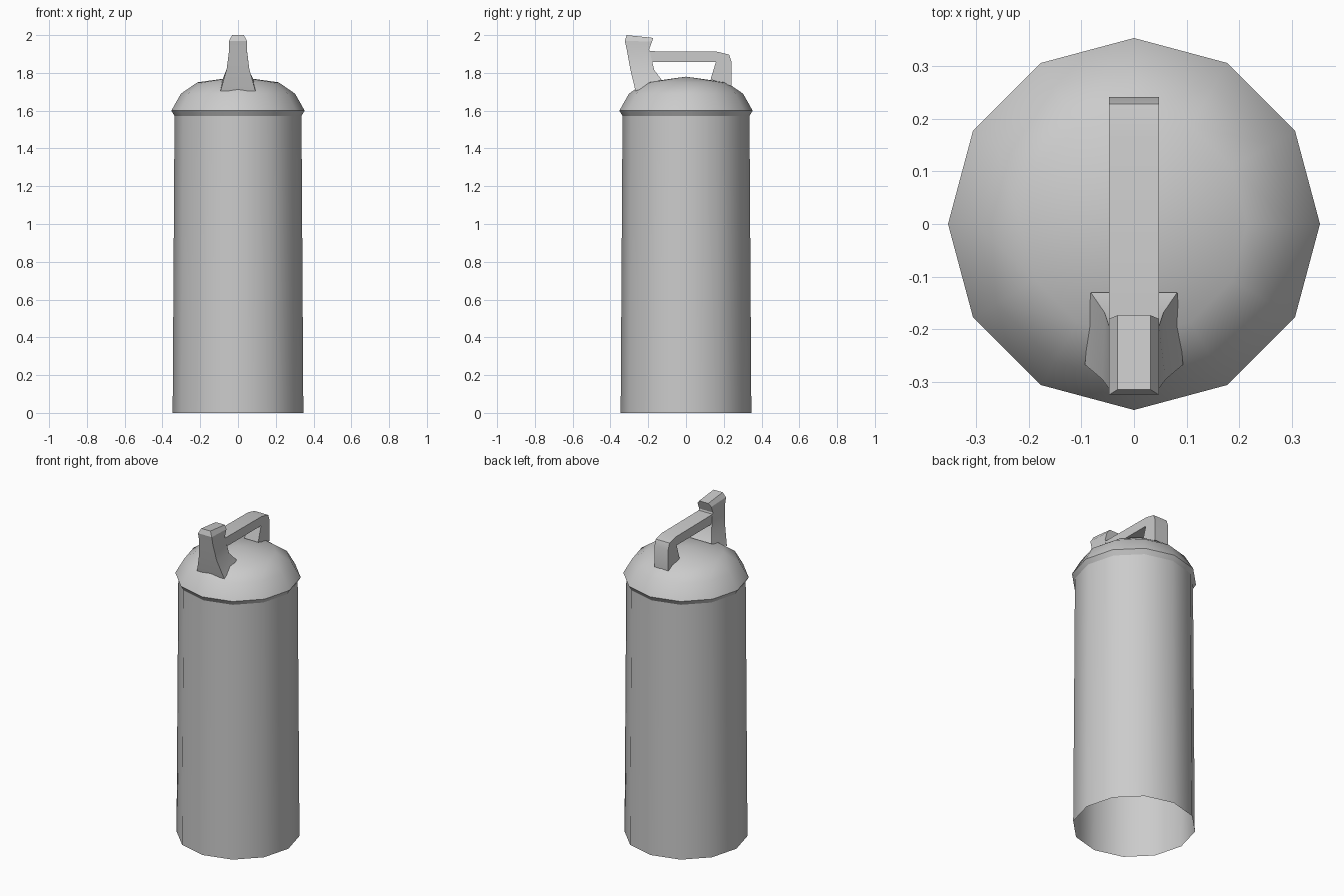
import bpy, bmesh, math

cube = bpy.data.objects.get("Cube")
if cube:
    bpy.data.objects.remove(cube, do_unlink=True)

grey = bpy.data.materials.new("plain grey")
grey.use_nodes = True
grey.diffuse_color = (0.6, 0.6, 0.6, 1)
grey.node_tree.nodes["Principled BSDF"].inputs["Base Color"].default_value = (0.6, 0.6, 0.6, 1)

SIDES = 12


def finish(name, bm, angle):
    """Turn a bmesh into a shaded object."""
    mesh = bpy.data.meshes.new(name)
    bm.to_mesh(mesh)
    bm.free()
    mesh.materials.append(grey)
    obj = bpy.data.objects.new(name, mesh)
    bpy.context.collection.objects.link(obj)
    bpy.ops.object.select_all(action="DESELECT")
    obj.select_set(True)
    bpy.context.view_layer.objects.active = obj
    bpy.ops.object.shade_smooth_by_angle(angle=math.radians(angle))
    return obj


def bridge(bm, low, high):
    n = len(low)
    for i in range(n):
        j = (i + 1) % n
        bm.faces.new((low[i], low[j], high[j], high[i]))


def lathe(name, profile, tip=None):
    """Spin (radius, height) points around z, closing on a tip if given."""
    bm = bmesh.new()
    steps = [2 * math.pi * i / SIDES for i in range(SIDES)]
    rings = [[bm.verts.new((r * math.cos(a), r * math.sin(a), z)) for a in steps]
             for r, z in profile]
    for low, high in zip(rings, rings[1:]):
        bridge(bm, low, high)
    if tip:
        top = bm.verts.new((0, 0, tip))
        for i in range(SIDES):
            bm.faces.new((rings[-1][i], rings[-1][(i + 1) % SIDES], top))
    return finish(name, bm, 50)


# Open-bottomed tube and domed lid
lathe("body", [(0.346, 0), (0.336, 1.58)])
lathe("lid", [(0.335, 1.57), (0.353, 1.60), (0.302, 1.69), (0.215, 1.75)], tip=1.78)

# Handle: side profile (y, z) extruded across x
profile = [(-0.22, 1.915), (0.165, 1.912), (0.228, 1.897), (0.241, 1.86),
           (0.241, 1.73), (0.13, 1.765), (0.158, 1.857), (-0.22, 1.857)]
bm = bmesh.new()
sides = [[bm.verts.new((x, y, z)) for y, z in profile] for x in (-0.047, 0.047)]
bridge(bm, *sides)
for side in sides:
    bm.faces.new(side)
bmesh.ops.recalc_face_normals(bm, faces=bm.faces)
finish("handle", bm, 50)

# Spout: sections of (half width, y, z) at the front, then at the back
sections = [((0.093, -0.267, 1.703), (0.082, -0.13, 1.765)),
            ((0.060, -0.295, 1.82), (0.056, -0.168, 1.815)),
            ((0.047, -0.313, 1.92), (0.047, -0.195, 1.925)),
            ((0.047, -0.324, 1.97), (0.047, -0.180, 1.965)),
            ((0.031, -0.314, 2.0), (0.031, -0.173, 1.985))]
bm = bmesh.new()
rings = []
for (fw, fy, fz), (bw, by, bz) in sections:
    corners = [(-fw, fy, fz), (fw, fy, fz), (bw, by, bz), (-bw, by, bz)]
    rings.append([bm.verts.new(c) for c in corners])
for low, high in zip(rings, rings[1:]):
    bridge(bm, low, high)
bm.faces.new(rings[0])
bm.faces.new(rings[-1])
bmesh.ops.recalc_face_normals(bm, faces=bm.faces)
finish("spout", bm, 30)
